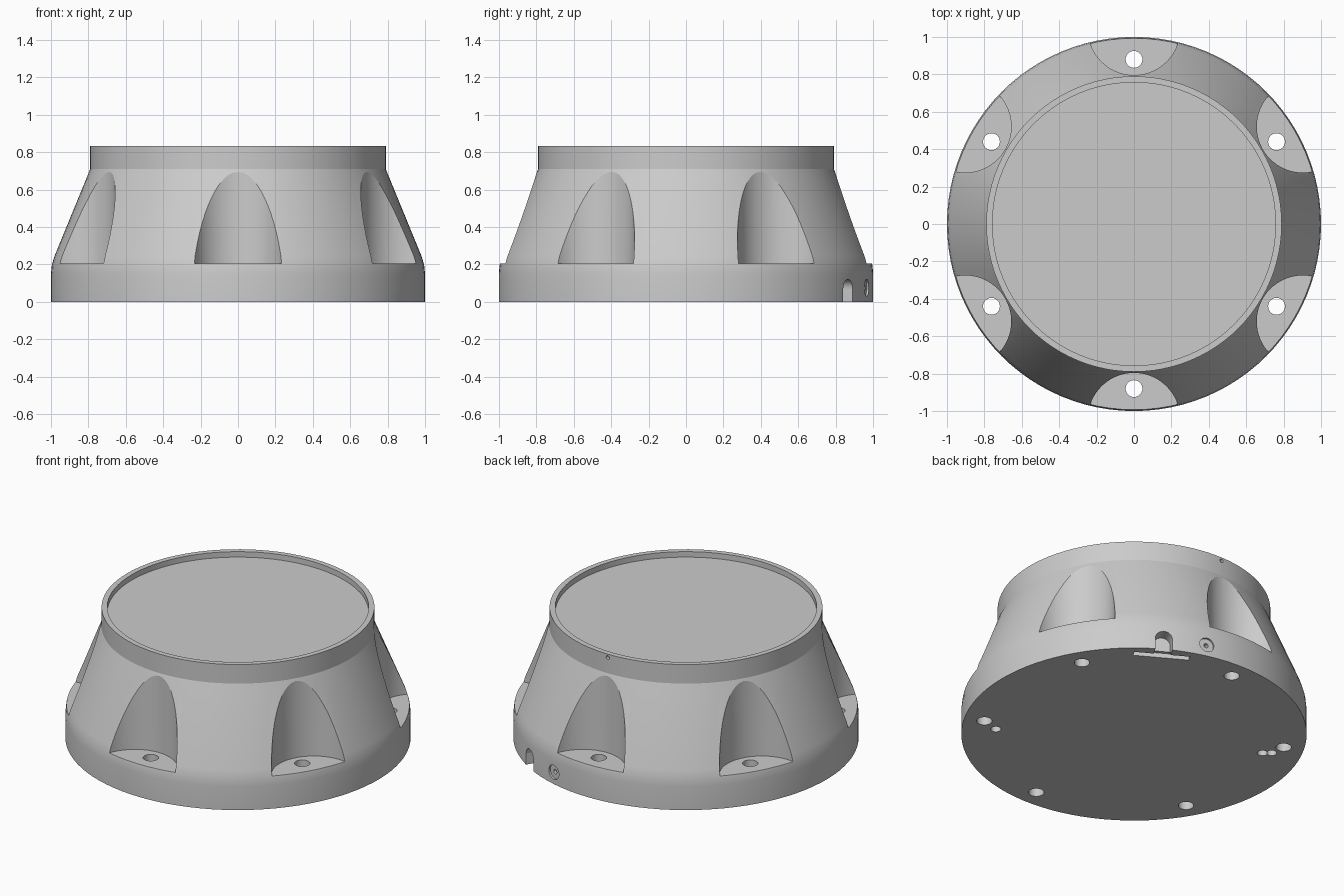
import bpy, bmesh
from math import sin, cos, pi, radians
from mathutils import Matrix, Vector

cube = bpy.data.objects.get("Cube")
if cube:
    bpy.data.objects.remove(cube, do_unlink=True)

grey = bpy.data.materials.new("satin grey")
grey.use_nodes = True
colour = (0.6, 0.6, 0.6, 1)
grey.diffuse_color = colour
grey.node_tree.nodes["Principled BSDF"].inputs["Base Color"].default_value = colour


def finish(name, bm):
    mesh = bpy.data.meshes.new(name)
    bmesh.ops.recalc_face_normals(bm, faces=bm.faces)
    bm.to_mesh(mesh)
    bm.free()
    mesh.materials.append(grey)
    obj = bpy.data.objects.new(name, mesh)
    bpy.context.collection.objects.link(obj)
    return obj


def lathe(name, profile, steps=96):
    """Revolve a profile of (radius, height) and cap both ends."""
    bm = bmesh.new()
    rings = [[bm.verts.new((r * sin(2 * pi * i / steps), r * cos(2 * pi * i / steps), z))
              for i in range(steps)] for r, z in profile]
    for a, b in zip(rings, rings[1:]):
        for i in range(steps):
            j = (i + 1) % steps
            bm.faces.new((a[i], a[j], b[j], b[i]))
    bm.faces.new(rings[0])
    bm.faces.new(rings[-1])
    return finish(name, bm)


def polar(angle, radius, z=0.0):
    return Vector((radius * cos(radians(angle)), radius * sin(radians(angle)), z))


def cut(tool):
    """Subtract a tool from the housing and discard it."""
    tool.hide_render = True
    mod = housing.modifiers.new("cut", "BOOLEAN")
    mod.operation = "DIFFERENCE"
    mod.solver = "EXACT"
    mod.object = tool
    bpy.context.view_layer.objects.active = housing
    bpy.ops.object.modifier_apply(modifier=mod.name)
    bpy.data.objects.remove(tool, do_unlink=True)


def cut_cylinder(start, end, radius, steps=24):
    axis = end - start
    turn = axis.to_track_quat("Z", "Y").to_matrix().to_4x4()
    bm = bmesh.new()
    bmesh.ops.create_cone(bm, cap_ends=True, segments=steps, radius1=radius, radius2=radius,
                          depth=axis.length,
                          matrix=Matrix.Translation((start + end) / 2) @ turn)
    cut(finish("cylinder_cutter", bm))


def cut_box(angle, radius, z, size):
    """Box with its sides along the radial, tangential and vertical directions."""
    bm = bmesh.new()
    place = Matrix.Translation(polar(angle, radius, z)) @ Matrix.Rotation(radians(angle), 4, "Z")
    bmesh.ops.create_cube(bm, size=1, matrix=place @ Matrix.Diagonal((*size, 1)))
    cut(finish("box_cutter", bm))


# Tapered housing with a rounded foot, a straight collar and a sunken top
housing = lathe("housing", [(1, 0), (1, 0.15), (0.995, 0.198), (0.981, 0.245), (0.79, 0.71),
                            (0.79, 0.832), (0.757, 0.832), (0.757, 0.797)])

# Six scalloped pockets, each with a through bolt hole
for i in range(6):
    a = 30 + 60 * i
    cut_cylinder(polar(a, 1.042, 0.205), polar(a, 1.042, 0.9), 0.246, 64)
    cut_cylinder(polar(a, 0.88, -0.1), polar(a, 0.88, 0.4), 0.045)

# Small blind holes in the underside
for x, y in ((0.65, -0.47), (-0.71, 0.31), (-0.75, 0.345)):
    cut_cylinder(Vector((x, y, -0.1)), Vector((x, y, 0.1)), 0.03)

# Arched cable notch and the flat slot behind it
cable = 60
cut_box(cable, 0.99, 0.01, (0.14, 0.1, 0.12))
cut_cylinder(polar(cable, 0.92, 0.07), polar(cable, 1.1, 0.07), 0.05)
cut_box(cable, 0.92, 0, (0.04, 0.33, 0.06))

# Shallow screw seat beside the notch
screw = 75
cut_cylinder(polar(screw, 0.988, 0.075), polar(screw, 1.1, 0.075), 0.045)
cut_cylinder(polar(screw, 0.9, 0.075), polar(screw, 1.1, 0.075), 0.014)

# Pin hole through the collar
cut_cylinder(polar(90, 0.77, 0.81), polar(90, 0.85, 0.81), 0.012)

# Smooth curved walls, crisp rims
bpy.ops.object.select_all(action="DESELECT")
housing.select_set(True)
bpy.context.view_layer.objects.active = housing
bpy.ops.object.shade_smooth_by_angle(angle=radians(18))
